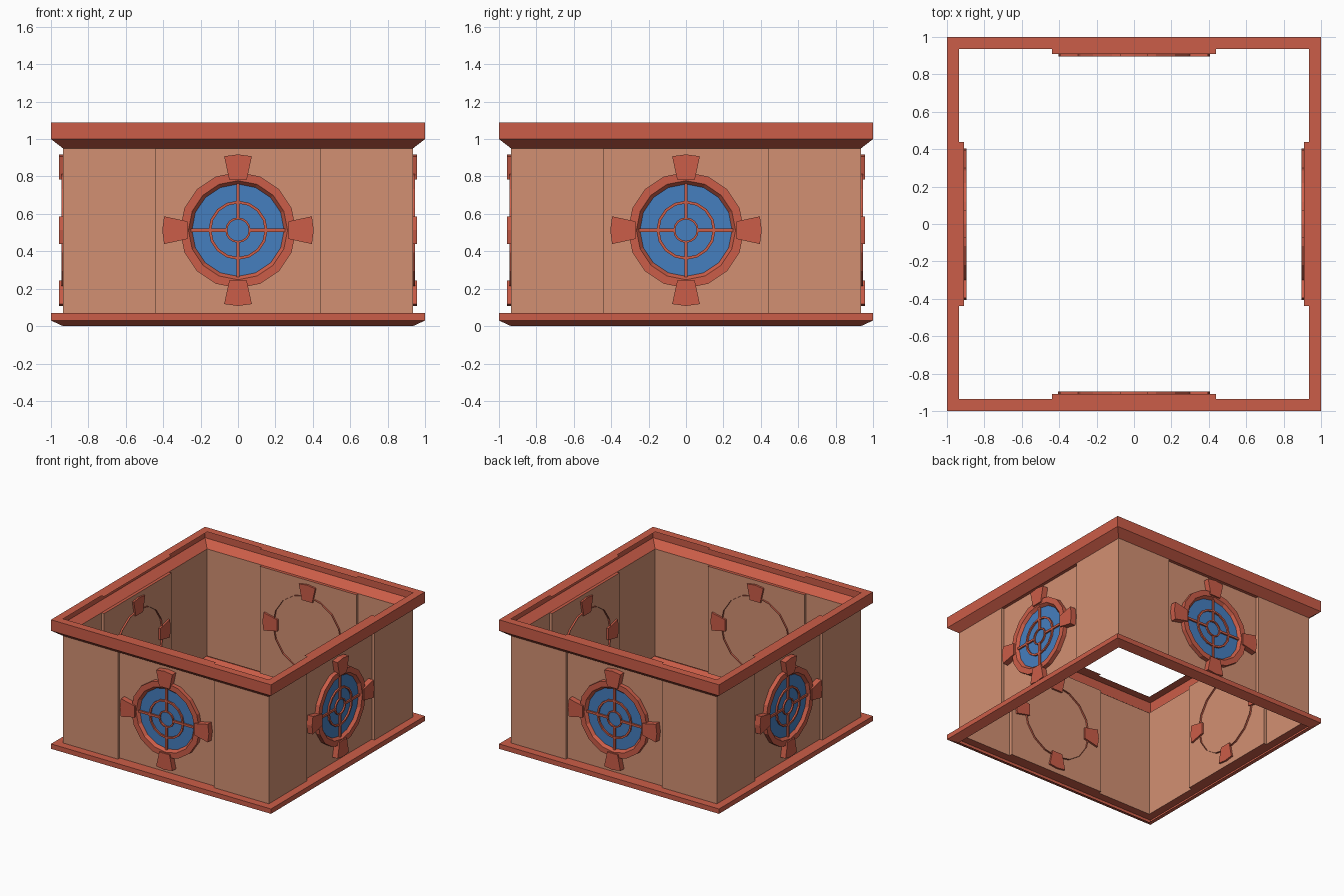
import bpy, bmesh, math
from mathutils import Matrix, Vector

if "Cube" in bpy.data.objects:
    bpy.data.objects.remove(bpy.data.objects["Cube"])

WALL, RECESS, TRIM, HALF = 0.935, 0.91, 1.0, 0.438
CZ = 0.513   # window centre height


def material(name, rgb):
    m = bpy.data.materials.new(name)
    m.diffuse_color = (*rgb, 1)
    m.use_nodes = True
    m.node_tree.nodes["Principled BSDF"].inputs["Base Color"].default_value = m.diffuse_color
    return m


RED = material("red_trim", (0.60, 0.11, 0.065))
TAN = material("tan_wall", (0.65, 0.28, 0.17))
BLUE = material("blue_glass", (0.06, 0.21, 0.52))


def make(name, bm, mat, weld=True):
    if weld:
        bmesh.ops.remove_doubles(bm, verts=bm.verts, dist=1e-5)
    me = bpy.data.meshes.new(name)
    bm.to_mesh(me)
    bm.free()
    me.materials.append(mat)
    ob = bpy.data.objects.new(name, me)
    bpy.context.collection.objects.link(ob)
    return ob


def face(bm, pts):
    return bm.faces.new([bm.verts.new(p) for p in pts])


def bands(bm, loops):
    """Skin consecutive closed loops of equal length."""
    for a, b in zip(loops, loops[1:]):
        n = len(a)
        for i in range(n):
            j = (i + 1) % n
            face(bm, (a[i], a[j], b[j], b[i]))


def turned(pts, k):
    rot = Matrix.Rotation(k * math.pi / 2, 3, 'Z')
    return [rot @ Vector(p) for p in pts]


def square(r, z):
    return [(-r, -r, z), (r, -r, z), (r, r, z), (-r, r, z)]


def wall_side(z):
    """Front run of the wall plan, with the recessed centre bay."""
    return [(-WALL, -WALL, z), (-HALF, -WALL, z), (-HALF, -RECESS, z),
            (HALF, -RECESS, z), (HALF, -WALL, z), (WALL, -WALL, z)]


def plan(z):
    return [p for k in range(4) for p in turned(wall_side(z)[:-1], k)]


def cap(bm, z):
    """Flat ring from the trim edge in to the wall line."""
    for k in range(4):
        face(bm, turned([(-TRIM, -TRIM, z), (TRIM, -TRIM, z)] + wall_side(z)[::-1], k))


# Walls
bm = bmesh.new()
bands(bm, [plan(0.07), plan(0.95)])
make("walls", bm, TAN)

# Base trim
bm = bmesh.new()
bands(bm, [square(WALL, 0.0), square(TRIM, 0.03), square(TRIM, 0.07)])
cap(bm, 0.07)
make("base_trim", bm, RED)

# Cornice, with soffits closing the recessed bays
bm = bmesh.new()
bands(bm, [square(WALL, 0.95), square(TRIM, 1.0), square(TRIM, 1.09)])
cap(bm, 1.09)
for k in range(4):
    face(bm, turned([(-HALF, -WALL, 0.95), (-HALF, -RECESS, 0.95),
                     (HALF, -RECESS, 0.95), (HALF, -WALL, 0.95)], k))
make("cornice", bm, RED)


def circle(r, d, n=16):
    """Circle on the front wall at distance d from the middle."""
    return [(r * math.cos(t), -d, CZ + r * math.sin(t))
            for t in (2 * math.pi * i / n for i in range(n))]


def lathe(bm, profile):
    bands(bm, [circle(r, d) for r, d in profile])


def prism(bm, outline, back, front):
    a = [(x, -back, CZ + z) for x, z in outline]
    b = [(x, -front, CZ + z) for x, z in outline]
    bands(bm, [a, b])
    face(bm, b)
    face(bm, a[::-1])


def spin(outline, q):
    c, s = round(math.cos(q * math.pi / 2)), round(math.sin(q * math.pi / 2))
    return [(c * x - s * z, s * x + c * z) for x, z in outline]


def frame():
    bm = bmesh.new()
    lathe(bm, [(0.31, 0.895), (0.31, 0.945), (0.265, 0.945), (0.245, 0.92)])
    return bm


def keystones():
    bm = bmesh.new()
    tab = [(-0.047, 0.27), (0.047, 0.27), (0.074, 0.395), (0, 0.405), (-0.074, 0.395)]
    for q in range(4):
        prism(bm, spin(tab, q), 0.895, 0.957)
    return bm


def glass():
    bm = bmesh.new()
    face(bm, circle(0.25, 0.922))
    return bm


def mullions():
    bm = bmesh.new()
    for outer, inner in ((0.158, 0.143), (0.068, 0.057)):
        lathe(bm, [(outer, 0.92), (outer, 0.935), (inner, 0.935), (inner, 0.92)])
    bar = [(-0.009, 0.06), (0.009, 0.06), (0.009, 0.25), (-0.009, 0.25)]
    for q in range(4):
        prism(bm, spin(bar, q), 0.92, 0.934)
    return bm


# Round windows, one per side
for k, side in enumerate(("front", "right", "back", "left")):
    for part, build, mat in (("window_frame", frame, RED), ("window_keystones", keystones, RED),
                             ("window_glass", glass, BLUE), ("window_mullions", mullions, RED)):
        bm = build()
        bmesh.ops.rotate(bm, verts=bm.verts, cent=(0, 0, 0),
                         matrix=Matrix.Rotation(k * math.pi / 2, 3, 'Z'))
        make(f"{side}_{part}", bm, mat)
